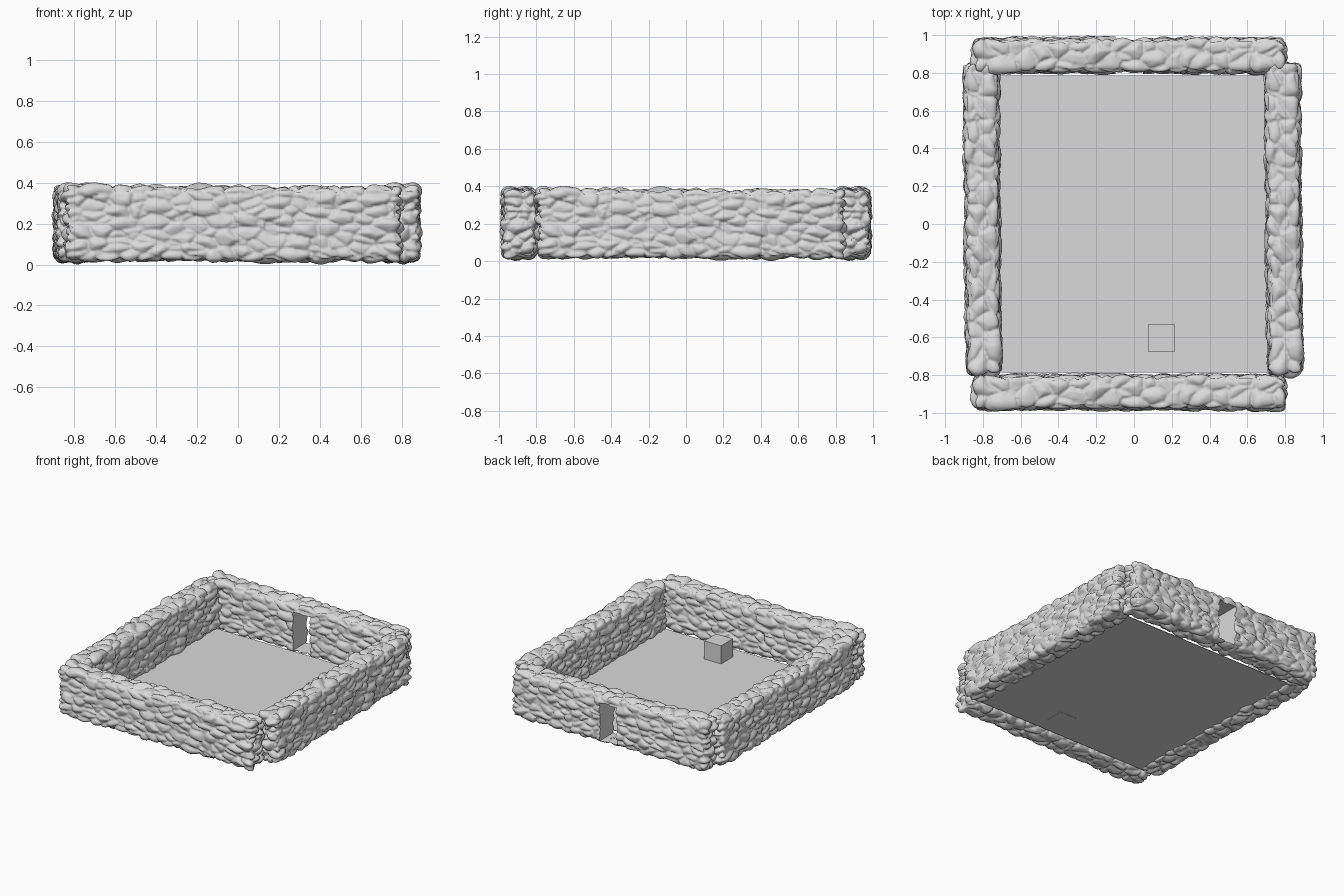
import bpy
import bmesh
import math
from mathutils import Matrix, Vector, noise

old = bpy.data.objects.get("Cube")
if old:
    bpy.data.objects.remove(old, do_unlink=True)

# One pale grey for everything
grey = bpy.data.materials.new("pale_grey")
grey.use_nodes = True
grey.diffuse_color = (0.7, 0.7, 0.7, 1)
grey.node_tree.nodes["Principled BSDF"].inputs["Base Color"].default_value = (0.7, 0.7, 0.7, 1)


def add_object(name, mesh, location=(0, 0, 0), turn=0):
    ob = bpy.data.objects.new(name, mesh)
    ob.location = location
    ob.rotation_euler.z = turn
    bpy.context.collection.objects.link(ob)
    return ob


def box_mesh(name, size):
    bm = bmesh.new()
    bmesh.ops.create_cube(bm, size=1, matrix=Matrix.Diagonal((*size, 1)))
    mesh = bpy.data.meshes.new(name)
    bm.to_mesh(mesh)
    bm.free()
    mesh.materials.append(grey)
    return mesh


def grid_box(size, step):
    """Closed box whose six sides are fine grids."""
    bm = bmesh.new()
    count = [round(s / step) for s in size]
    for axis in range(3):
        u, v = (axis + 1) % 3, (axis + 2) % 3
        for side in (-1, 1):
            m = Matrix.Identity(4)
            for i in range(3):
                m[i][0] = size[u] / 2 if i == u else 0
                m[i][1] = side * size[v] / 2 if i == v else 0
                m[i][2] = side if i == axis else 0
                m[i][3] = side * size[axis] / 2 if i == axis else 0
            bmesh.ops.create_grid(bm, x_segments=count[u], y_segments=count[v],
                                  size=1, matrix=m)
    bmesh.ops.remove_doubles(bm, verts=bm.verts, dist=step / 10)
    bmesh.ops.recalc_face_normals(bm, faces=bm.faces)
    return bm


def stone_wall_mesh():
    """Rounded slab pushed out into rows of pillow-shaped stones."""
    half = Vector((0.80, 0.076, 0.17))
    round_off = 0.025
    stone = Vector((0.105, 0.08, 0.052))
    bm = grid_box(half * 2, 0.0085)
    for vert in bm.verts:
        p = vert.co.copy()
        core = Vector([max(-h + round_off, min(h - round_off, c)) for c, h in zip(p, half)])
        out = (p - core).normalized()
        wobble = noise.noise_vector(p * 9) * 0.25
        q = Vector([c / s for c, s in zip(p, stone)]) + wobble
        dist, cells = noise.voronoi(q)
        pillow = math.sqrt(min(1, (dist[1] - dist[0]) * 1.3))
        # each stone leans a little, so neighbours overlap unevenly
        lean = noise.noise_vector(cells[0] * 5.3).dot(q - cells[0])
        height = 0.029 * pillow + 0.012 * noise.noise(cells[0] * 3.7) + 0.012 * lean - 0.003
        height *= 1 + 0.6 * abs(out.x)
        vert.co = core + out * (round_off + height)
    for face in bm.faces:
        face.smooth = True
    mesh = bpy.data.meshes.new("stone_wall")
    bm.to_mesh(mesh)
    bm.free()
    mesh.materials.append(grey)
    return mesh


# Four stone walls share one mesh
wall = stone_wall_mesh()
quarter = math.pi / 2
add_object("front_wall", wall, (-0.025, -0.89, 0.199))
back_wall = add_object("back_wall", wall.copy(), (-0.025, 0.892, 0.199))
add_object("left_wall", wall, (0.792, 0.025, 0.199), quarter + 0.01)
add_object("right_wall", wall, (-0.803, 0.025, 0.199), quarter + 0.01)

# Doorway cut through the back wall, leaving a low sill
cutter = add_object("doorway_cutter", box_mesh("doorway_cutter", (0.145, 0.5, 0.295)),
                    (-0.025, 0.89, 0.178))
cutter.hide_render = True
cutter.hide_viewport = True
cutter.display_type = 'WIRE'
cut = back_wall.modifiers.new("doorway", 'BOOLEAN')
cut.operation = 'DIFFERENCE'
cut.solver = 'EXACT'
cut.object = cutter

# Thin floor and the small block set into it
add_object("floor", box_mesh("floor", (1.5, 1.57, 0.004)), (0, 0, 0.035))
add_object("small_block", box_mesh("small_block", (0.143, 0.143, 0.145)), (0.146, -0.603, 0.104))
